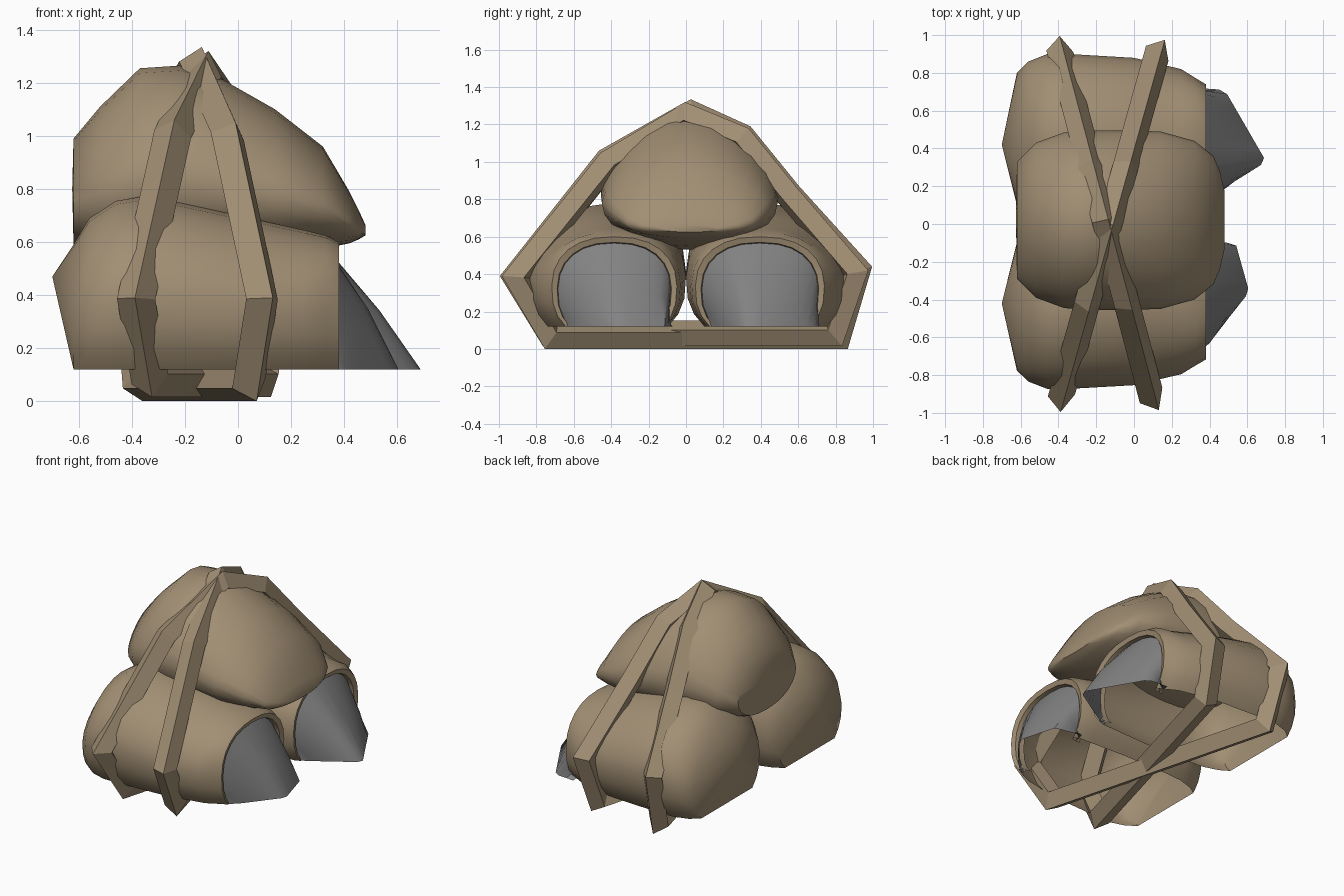
import bpy, bmesh, math
from mathutils import Vector

if "Cube" in bpy.data.objects:
    bpy.data.objects.remove(bpy.data.objects["Cube"])


def material(name, rgb):
    m = bpy.data.materials.new(name)
    m.diffuse_color = (*rgb, 1)
    m.use_nodes = True
    m.node_tree.nodes["Principled BSDF"].inputs["Base Color"].default_value = m.diffuse_color
    return m


BROWN = material("sack_brown", (0.36, 0.275, 0.175))
GREY = material("contents_grey", (0.225, 0.225, 0.225))


def loft(name, rings, mat, closed=True, tip=None, cap_end=False, smooth=True, loop=False):
    """Skin a list of rings; tip closes the first ring with a fan."""
    bm = bmesh.new()
    vs = [[bm.verts.new(p) for p in r] for r in rings]
    n = len(vs[0])
    pairs = list(zip(vs, vs[1:])) + ([(vs[-1], vs[0])] if loop else [])
    for a, b in pairs:
        for i in range(n if closed else n - 1):
            j = (i + 1) % n
            bm.faces.new((a[i], a[j], b[j], b[i]))
    if tip:
        t = bm.verts.new(tip)
        for i in range(n):
            bm.faces.new((t, vs[0][i], vs[0][(i + 1) % n]))
    if cap_end:
        bm.faces.new(vs[-1])
    bmesh.ops.recalc_face_normals(bm, faces=bm.faces)
    me = bpy.data.meshes.new(name)
    bm.to_mesh(me)
    bm.free()
    me.materials.append(mat)
    if smooth:
        me.shade_smooth()
        me.set_sharp_from_angle(angle=math.radians(42))
    ob = bpy.data.objects.new(name, me)
    bpy.context.collection.objects.link(ob)
    return ob


def power(v, p):
    return math.copysign(abs(v) ** p, v)


FLOOR, N = 0.12, 19


def arch(x, y0, y1, top, side):
    """Puffy cross-section, open underneath, resting on FLOOR."""
    zc = FLOOR + (top - FLOOR) * 0.42
    start = math.radians(42)
    pts = []
    for i in range(N):
        a = -start + (math.pi + 2 * start) * i / (N - 1)
        s, c = math.sin(a), math.cos(a)
        # the outer shoulder is flattened where the straps press on it
        e = 1.1 if s > 0 and c > 0 and x < 0.3 else 0.85
        r = top - zc if s >= 0 else (zc - FLOOR) / power(math.sin(start), 0.85)
        y = (y0 + y1) / 2 + (y1 - y0) / 2 * power(c, e)
        pts.append(Vector((x, side * y, zc + r * power(s, e))))
    return pts


def resample(path, n):
    """Evenly spaced points along a short polyline."""
    pts = [Vector((x, y, FLOOR)) for x, y in path]
    lens = [(b - a).length for a, b in zip(pts, pts[1:])]
    out = []
    for i in range(n):
        d, k = sum(lens) * i / (n - 1), 0
        while k < len(lens) - 1 and d > lens[k]:
            d -= lens[k]
            k += 1
        out.append(pts[k].lerp(pts[k + 1], min(1, d / lens[k])))
    return out


# Two lower sacks with folded mouths and spilling contents
SPILL = {
    "front": (-1, 0.97, [(0.34, -0.66), (0.42, -0.60), (0.61, -0.36), (0.54, -0.11), (0.36, -0.07)]),
    "back": (1, 1.0, [(0.34, 0.72), (0.48, 0.71), (0.70, 0.33), (0.46, 0.18), (0.34, 0.11)]),
}
STATIONS = [  # x, inner y, outer y, top z
    (-0.62, 0.10, 0.80, 0.59), (-0.56, 0.05, 0.86, 0.69), (-0.46, 0.01, 0.90, 0.755),
    (-0.34, 0.0, 0.90, 0.775), (0.0, 0.0, 0.88, 0.70), (0.25, 0.02, 0.82, 0.645),
    (0.33, 0.03, 0.77, 0.625), (0.38, 0.05, 0.74, 0.60),
    (0.37, 0.08, 0.71, 0.57), (0.31, 0.09, 0.70, 0.56)]
for where, (side, k, path) in SPILL.items():
    rings = [arch(x, a * k, b * k, t, side) for x, a, b, t in STATIONS]
    loft(where + "_sack", rings, BROWN, closed=False, tip=(-0.70, side * 0.42, 0.47))
    mouth = arch(0.34, 0.085 * k, 0.71 * k, 0.57, side)
    base = resample(path, N)
    mid = []
    for m, b in zip(mouth, base):
        p = m.lerp(b, 0.5)
        p.x += 0.02 * (m.z - FLOOR) / 0.45
        mid.append(p)
    loft(where + "_spilled_contents", [mouth, mid, base], GREY, closed=False)

# Top sack lying over the other two, pinched upwards by the straps
TOP = [  # x, half width, bottom z, top z
    (-0.62, 0.31, 0.59, 0.99), (-0.52, 0.41, 0.56, 1.11), (-0.37, 0.465, 0.54, 1.255),
    (-0.22, 0.475, 0.53, 1.265), (-0.08, 0.475, 0.53, 1.225), (0.14, 0.47, 0.55, 1.10),
    (0.32, 0.42, 0.575, 0.96), (0.42, 0.34, 0.595, 0.79), (0.455, 0.26, 0.61, 0.72),
    (0.48, 0.15, 0.625, 0.665)]
rings = []
for x, hy, lo, hi in TOP:
    zc = lo + (hi - lo) * 0.42
    ring = []
    for i in range(24):
        a = math.tau * i / 24
        s, c = math.sin(a), math.cos(a)
        if s > 0:
            ring.append((x, 0.02 + hy * power(c, 1.05), zc + (hi - zc) * power(s, 1.3)))
        else:
            ring.append((x, 0.02 + hy * power(c, 0.9), zc + (zc - lo) * power(s, 0.95)))
    rings.append(ring)
loft("top_sack", rings, BROWN, tip=(-0.625, 0.03, 0.8), cap_end=True)


# Two crossing straps: closed loops of square section, leaning to one side
def strap(name, x0, slope, profile, half=0.05, lean=math.radians(29)):
    pts = [Vector(p) for p in profile]
    along = Vector((slope, 1, 0))
    across = Vector((1, -slope, 0)).normalized() * half
    cl, sl = math.cos(lean), math.sin(lean)
    reach = half * (cl + sl)
    rings = []
    for i, p in enumerate(pts):
        d1 = (p - pts[i - 1]).normalized()
        d2 = (pts[(i + 1) % len(pts)] - p).normalized()
        n1, n2 = Vector((d1.y, -d1.x)), Vector((d2.y, -d2.x))
        n = (n1 + n2).normalized()
        n = n / n.dot(n1)
        q = p + n * reach
        mid = Vector((x0, 0, q.y)) + along * q.x
        out = (along * -n.x + Vector((0, 0, -n.y))) * half
        u, w = across * cl + out * sl, out * cl - across * sl
        rings.append([mid + w - u, mid + w + u, mid - w + u, mid - w - u])
    loft(name, rings, BROWN, smooth=False, loop=True)


strap("strap_a", -0.15, -0.265, [
    (-0.76, 0.0), (-0.99, 0.39), (-0.46, 1.05), (0.02, 1.335),
    (0.34, 1.19), (0.60, 0.87), (0.99, 0.44), (0.86, 0.0)])
strap("strap_b", -0.13, 0.28, [
    (-0.76, 0.015), (-0.99, 0.39), (-0.46, 1.06), (0.0, 1.32),
    (0.34, 1.18), (0.60, 0.86), (0.98, 0.42), (0.84, 0.015)])
